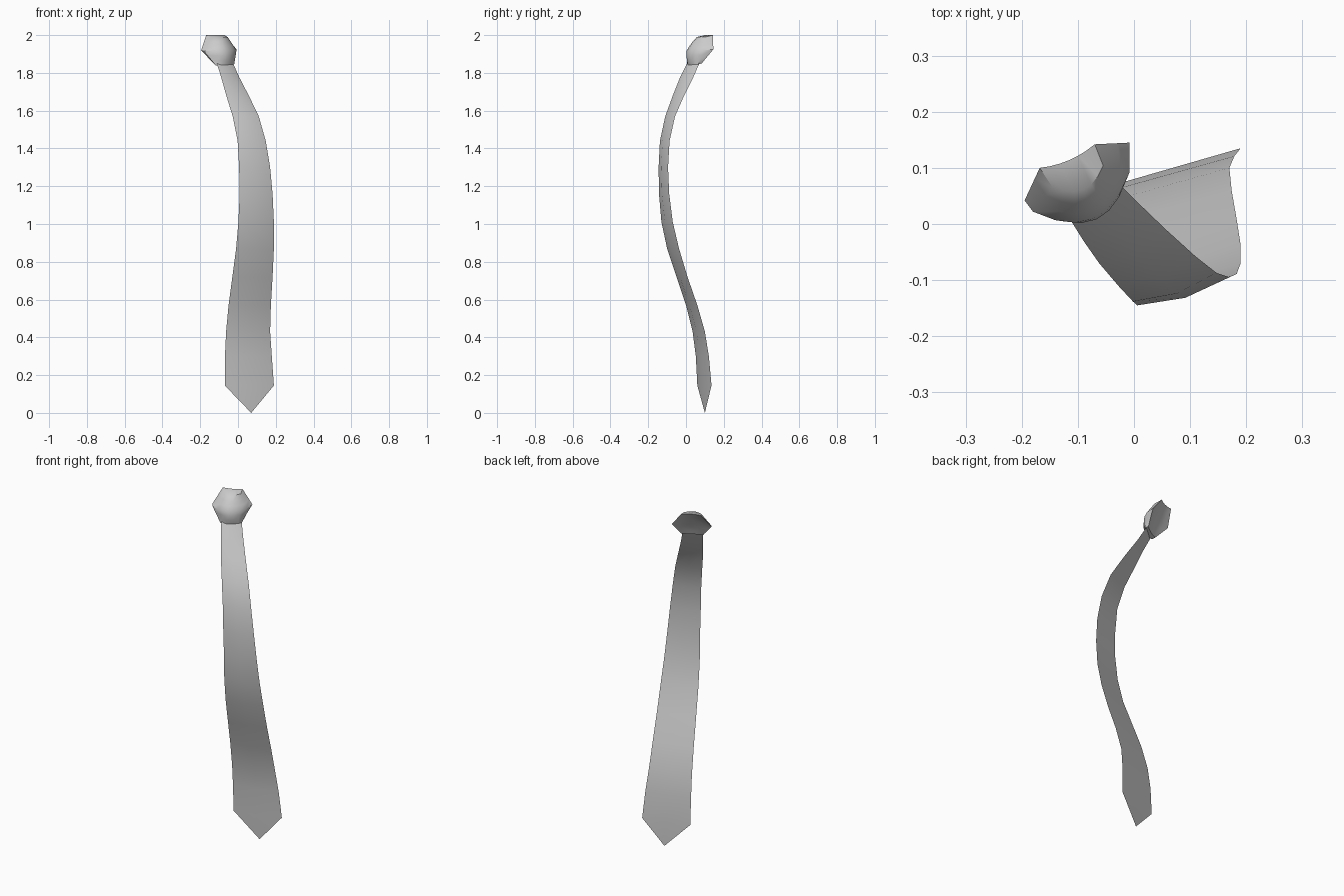
import bpy, bmesh, math
from mathutils import Vector

cube = bpy.data.objects.get("Cube")
if cube:
    bpy.data.objects.remove(cube, do_unlink=True)

# One plain grey cloth
cloth = bpy.data.materials.new("grey_cloth")
cloth.use_nodes = True
GREY = (0.6, 0.6, 0.6, 1)
cloth.diffuse_color = GREY
cloth.node_tree.nodes["Principled BSDF"].inputs["Base Color"].default_value = GREY


def finish(name, bm, angle):
    bmesh.ops.remove_doubles(bm, verts=bm.verts, dist=0.0005)
    bmesh.ops.recalc_face_normals(bm, faces=bm.faces)
    mesh = bpy.data.meshes.new(name)
    bm.to_mesh(mesh)
    bm.free()
    mesh.materials.append(cloth)
    obj = bpy.data.objects.new(name, mesh)
    bpy.context.collection.objects.link(obj)
    bpy.ops.object.select_all(action='DESELECT')
    obj.select_set(True)
    bpy.context.view_layer.objects.active = obj
    bpy.ops.object.shade_smooth_by_angle(angle=math.radians(angle))
    return obj


def forward(left, right):
    """Horizontal direction facing forward from the line left-right."""
    d = right - left
    return Vector((d.y, -d.x, 0)).normalized()


def arc(bm, left, right, bulge, columns):
    """Row of vertices from left to right, bowed forward by bulge."""
    n = forward(left, right)
    steps = [i / columns for i in range(columns + 1)]
    return [bm.verts.new(left.lerp(right, t) + n * bulge * 4 * t * (1 - t)) for t in steps]


def skin(bm, rows):
    for a, b in zip(rows, rows[1:]):
        for i in range(len(a) - 1):
            bm.faces.new((a[i], a[i + 1], b[i + 1], b[i]))


# Blade: height, then x and y of its right and left edges, top to bottom
BLADE = [
    (1.86, -.115, .01, -.03, .075),
    (1.78, -.09, -.03, .005, .04),
    (1.68, -.062, -.07, .057, -.01),
    (1.57, -.028, -.11, .11, -.058),
    (1.44, -.002, -.138, .147, -.087),
    (1.3, .006, -.145, .17, -.095),
    (1.16, .009, -.143, .183, -.089),
    (1.01, .002, -.13, .19, -.07),
    (.87, -.01, -.1, .19, -.037),
    (.72, -.03, -.05, .183, .008),
    (.57, -.05, .0, .174, .06),
    (.43, -.063, .035, .17, .1),
    (.3, -.069, .052, .179, .121),
    (.145, -.07, .06, .19, .135),
]
bm = bmesh.new()
front, back = [], []
for z, xr, yr, xl, yl in BLADE:
    a, b = Vector((xr, yr, z)), Vector((xl, yl, z))
    front.append(arc(bm, a, b, 0.012, 2))
    back.append(arc(bm, a, b, 0, 2))
skin(bm, front)
skin(bm, back)
# Pointed tip
tip = bm.verts.new((.07, .1, 0))
for row in (front[-1], back[-1]):
    for a, b in zip(row, row[1:]):
        bm.faces.new((a, b, tip))
finish("tie_blade", bm, 40)

# Knot: bowed six-sided shell; each row is right edge, left edge, bow
KNOT_FRONT = [
    ((-.118, .006, 1.84), (-.02, .065, 1.845), .015),
    ((-.18, .022, 1.915), (-.008, .092, 1.92), .052),
    ((-.145, .065, 1.99), (-.055, .104, 1.99), .025),
]
KNOT_BACK = [
    ((-.125, .022, 1.845), (-.028, .083, 1.85), .005),
    ((-.195, .042, 1.92), (-.008, .145, 1.925), .02),
    ((-.168, .1, 2), (-.07, .142, 2), .008),
]


def knot_side(bm, spec, columns=6, steps=3):
    rows = []
    for k, (low, high) in enumerate(zip(spec, spec[1:])):
        for s in range(steps + (k == 1)):
            t = s / steps
            a, b = (Vector(low[i]).lerp(Vector(high[i]), t) for i in (0, 1))
            bow = low[2] + (high[2] - low[2]) * t
            ease = 0.18 * abs(high[2] - low[2]) * 4 * t * (1 - t)
            rows.append(arc(bm, a, b, bow + ease, columns))
    skin(bm, rows)
    rim = rows[0] + [r[-1] for r in rows[1:-1]] + rows[-1][::-1]
    return rim + [r[0] for r in rows[-2:0:-1]]


bm = bmesh.new()
rim_front = knot_side(bm, KNOT_FRONT)
rim_back = knot_side(bm, KNOT_BACK)
count = len(rim_front)
for i in range(count):
    j = (i + 1) % count
    bm.faces.new((rim_front[i], rim_front[j], rim_back[j], rim_back[i]))
finish("tie_knot", bm, 40)
